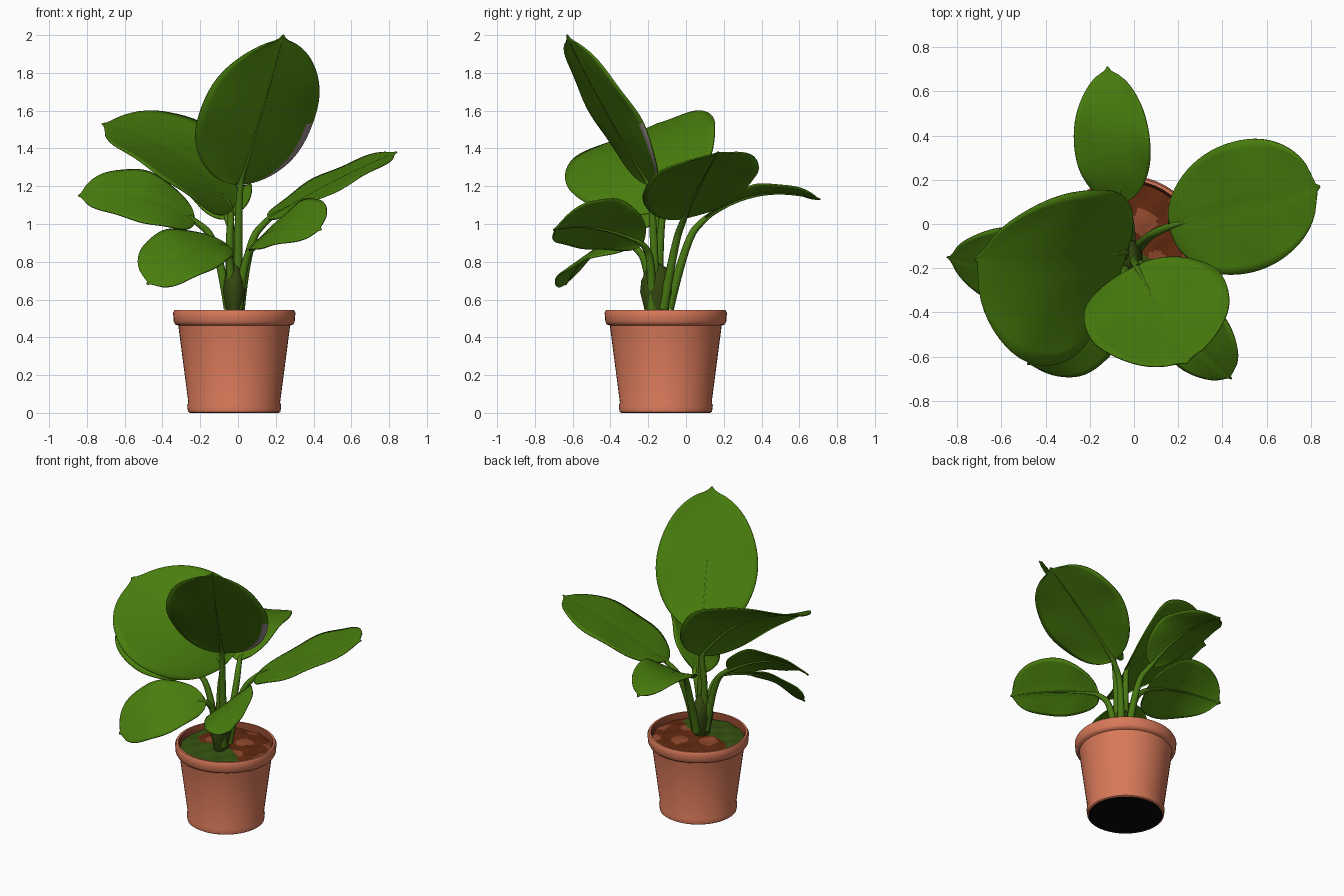
import bpy, bmesh, math
from mathutils import Vector

cube = bpy.data.objects.get("Cube")
if cube:
    bpy.data.objects.remove(cube)


def material(name, rgb):
    m = bpy.data.materials.new(name)
    m.use_nodes = True
    m.diffuse_color = (*rgb, 1)
    node = m.node_tree.nodes["Principled BSDF"]
    node.inputs["Base Color"].default_value = (*rgb, 1)
    node.inputs["Roughness"].default_value = 0.7
    return m


LEAF = material("leaf green", (0.065, 0.205, 0.004))
STEM = material("stem green", (0.065, 0.19, 0.006))
CROWN = material("dark crown green", (0.035, 0.065, 0.005))
PALE = material("mauve grey leaf edge", (0.32, 0.25, 0.26))
CLAY = material("terracotta", (0.68, 0.19, 0.1))
RUST = material("dark rust inner rim", (0.2, 0.045, 0.02))
BASE = material("black underside", (0.002, 0.002, 0.002))
SOIL = material("soil brown", (0.12, 0.022, 0.005))
BARK = material("bark chip brown", (0.28, 0.065, 0.025))
MOSS = material("moss green", (0.035, 0.085, 0.005))


def add_mesh(name, bm, mats, angle=40):
    me = bpy.data.meshes.new(name)
    bm.to_mesh(me)
    bm.free()
    for m in mats:
        me.materials.append(m)
    me.polygons.foreach_set("use_smooth", [True] * len(me.polygons))
    me.set_sharp_from_angle(angle=math.radians(angle))
    ob = bpy.data.objects.new(name, me)
    bpy.context.collection.objects.link(ob)
    return ob


def quad_grid(rows, closed=False):
    """Skin a list of equally long point rows with faces."""
    bm = bmesh.new()
    vs = [[bm.verts.new(p) for p in row] for row in rows]
    n = len(vs[0])
    for a, b in zip(vs, vs[1:]):
        for j in range(n if closed else n - 1):
            k = (j + 1) % n
            bm.faces.new((a[j], a[k], b[k], b[j]))
    bmesh.ops.remove_doubles(bm, verts=bm.verts, dist=1e-5)
    bm.normal_update()
    return bm


def lathe(profile, centre, sides=48, squash=1.0):
    turn = [2 * math.pi * i / sides for i in range(sides)]
    rows = [[(centre[0] + r * squash * math.cos(a), centre[1] + r * math.sin(a), z)
             for a in turn] for r, z in profile]
    return quad_grid(rows, closed=True)


# Pot: foot ring, tapered wall, thick rim and inner wall
POT = (-0.02, -0.107)
bm = lathe([(0, 0.01), (0.23, 0.01), (0.235, 0), (0.245, 0.006), (0.249, 0.04),
            (0.243, 0.055), (0.296, 0.462), (0.312, 0.468), (0.32, 0.482),
            (0.324, 0.53), (0.316, 0.545), (0.303, 0.545), (0.296, 0.535),
            (0.285, 0.46)], POT)
for f in bm.faces:
    c = f.calc_center_median()
    radius = math.hypot(c.x - POT[0], c.y - POT[1])
    if c.z < 0.0101 and radius < 0.234:
        f.material_index = 1
    elif c.z > 0.48 and radius < 0.302:
        f.material_index = 2
add_mesh("pot", bm, [CLAY, BASE, RUST])

# Soil: low uneven mound with bark chips and moss patches
bm = lathe([(0.295 * i / 16, 0.52 - 0.015 * (i / 16) ** 2) for i in range(17)], POT, 64)
for v in bm.verts:
    v.co.z += 0.006 * math.sin(41 * v.co.x) * math.sin(37 * v.co.y + 1)
for f in bm.faces:
    c = f.calc_center_median()
    chips = math.sin(33 * c.x + 9 * c.y) + math.sin(29 * c.y - 14 * c.x + 2)
    moss = math.sin(13 * c.x + 1) + math.sin(17 * c.y) - 9 * (c.x + c.y + 0.1)
    f.material_index = 2 if moss > 0.3 else 1 if chips > 0.55 else 0
add_mesh("soil", bm, [SOIL, BARK, MOSS])

# Crown: swollen clump where the stalks meet
add_mesh("crown", lathe([(0.055, 0.49), (0.068, 0.56), (0.088, 0.64), (0.082, 0.7),
                         (0.05, 0.77), (0, 0.8)], (-0.02, -0.155), 20, 0.68), [CROWN])


def leaf(name, root, bend, base, tip, across, left, right, arch, cup, blunt, pale=False):
    """A blade with a midrib, joined to the crown by a curved stalk."""
    base, tip = Vector(base), Vector(tip)
    axis = tip - base
    side = Vector(across).normalized()
    normal = axis.cross(side).normalized()
    if normal.z < 0:
        normal = -normal
    widest = 0.5 / (0.5 + blunt)
    peak = widest ** 0.5 * (1 - widest) ** blunt

    def rib(t):
        return base + axis * t + normal * arch * 4 * t * (1 - t)

    def width(t):
        # Oval body ending in a small drip point
        u = min(t / 0.97, 1)
        body = u ** 0.5 * (1 - u) ** blunt / peak
        return max(body, 2.6 * (1 - t)) if t > 0.92 else body

    rows = []
    steps, half = 32, 8
    for i in range(steps + 1):
        t = (1 - math.cos(math.pi * i / steps)) / 2
        row = []
        for j in range(-half, half + 1):
            s = j / half
            reach = s * width(t) * (right if s > 0 else left)
            ripple = 0.006 * math.sin(14 * t + 2 * s) * s * s
            lift = cup * (s * width(t)) ** 2 + ripple
            if j == 0:
                lift -= 0.005 * width(t)
            row.append(rib(t) + side * reach + normal * lift)
        rows.append(row)
    bm = quad_grid(rows)
    if sum(f.normal.dot(normal) for f in bm.faces) < 0:
        bmesh.ops.reverse_faces(bm, faces=bm.faces)
    if pale:
        # Mark one lower margin, which shows pale on the underside only
        for f in bm.faces:
            c = f.calc_center_median() - base
            t = c.dot(axis) / axis.length_squared
            if 0 < t < 0.4 and c.dot(side) > 0.87 * right * width(t):
                f.material_index = 1
    blade = add_mesh(name + "_blade", bm, [LEAF, LEAF, PALE if pale else LEAF], 60)
    solid = blade.modifiers.new("thickness", "SOLIDIFY")
    solid.thickness = 0.008
    solid.offset = 0
    solid.material_offset = 1

    # Stalk continues under the blade as a tapering midrib
    points = [(Vector(root), 1.25), (Vector(bend), 1.0), (base, 0.8)]
    points += [(rib(t) - normal * 0.006, 0.45 - 0.38 * t) for t in (0.1, 0.3, 0.55, 0.8, 0.95)]
    cu = bpy.data.curves.new(name + "_stalk", "CURVE")
    cu.dimensions = "3D"
    cu.bevel_depth = 0.021
    cu.bevel_resolution = 3
    cu.use_fill_caps = True
    sp = cu.splines.new("NURBS")
    sp.points.add(len(points) - 1)
    for p, (co, r) in zip(sp.points, points):
        p.co = (*co, 1)
        p.radius = r
    sp.order_u = 3
    sp.use_endpoint_u = True
    sp.resolution_u = 8
    cu.materials.append(STEM)
    ob = bpy.data.objects.new(name + "_stalk", cu)
    bpy.context.collection.objects.link(ob)


# name, root, bend, base, tip, across, half widths, arch, cup, bluntness
leaf("upright_leaf", (0, -0.16, 0.55), (0, -0.17, 0.95), (0.01, -0.19, 1.21),
     (0.24, -0.63, 2.0), (1, 0.4, -0.02), 0.34, 0.325, -0.01, 0.03, 0.58, True)
leaf("broad_leaf", (-0.04, -0.15, 0.55), (-0.05, -0.14, 0.9), (-0.03, -0.12, 1.08),
     (-0.72, -0.15, 1.53), (0.25, 0.94, 0.33), 0.49, 0.38, 0.1, 0.05, 0.55)
leaf("side_leaf", (-0.05, -0.15, 0.55), (-0.11, -0.15, 0.92), (-0.23, -0.15, 1.02),
     (-0.845, -0.15, 1.15), (0, 0.8, 0.6), 0.22, 0.23, 0.08, 0, 0.55)
leaf("low_front_leaf", (-0.03, -0.18, 0.55), (-0.04, -0.2, 0.8), (-0.06, -0.28, 0.89),
     (-0.48, -0.635, 0.68), (-0.52, 0.46, 0.33), 0.2, 0.23, 0.08, 0, 0.42)
leaf("wide_leaf", (0.01, -0.12, 0.55), (0.05, -0.06, 0.9), (0.16, -0.01, 1.03),
     (0.84, 0.17, 1.38), (-0.16, 0.95, 0.11), 0.3, 0.3, 0.02, 0, 0.46)
leaf("back_leaf", (-0.02, -0.09, 0.55), (-0.01, 0, 0.92), (-0.06, 0.1, 1.03),
     (-0.12, 0.71, 1.13), (1, 0.1, 0.1), 0.175, 0.17, 0.085, 0.03, 0.55)
leaf("small_front_leaf", (0, -0.18, 0.55), (0.03, -0.18, 0.82), (0.1, -0.23, 0.9),
     (0.44, -0.7, 0.97), (0.62, 0.46, 0.64), 0.17, 0.23, 0.065, 0, 0.45)
